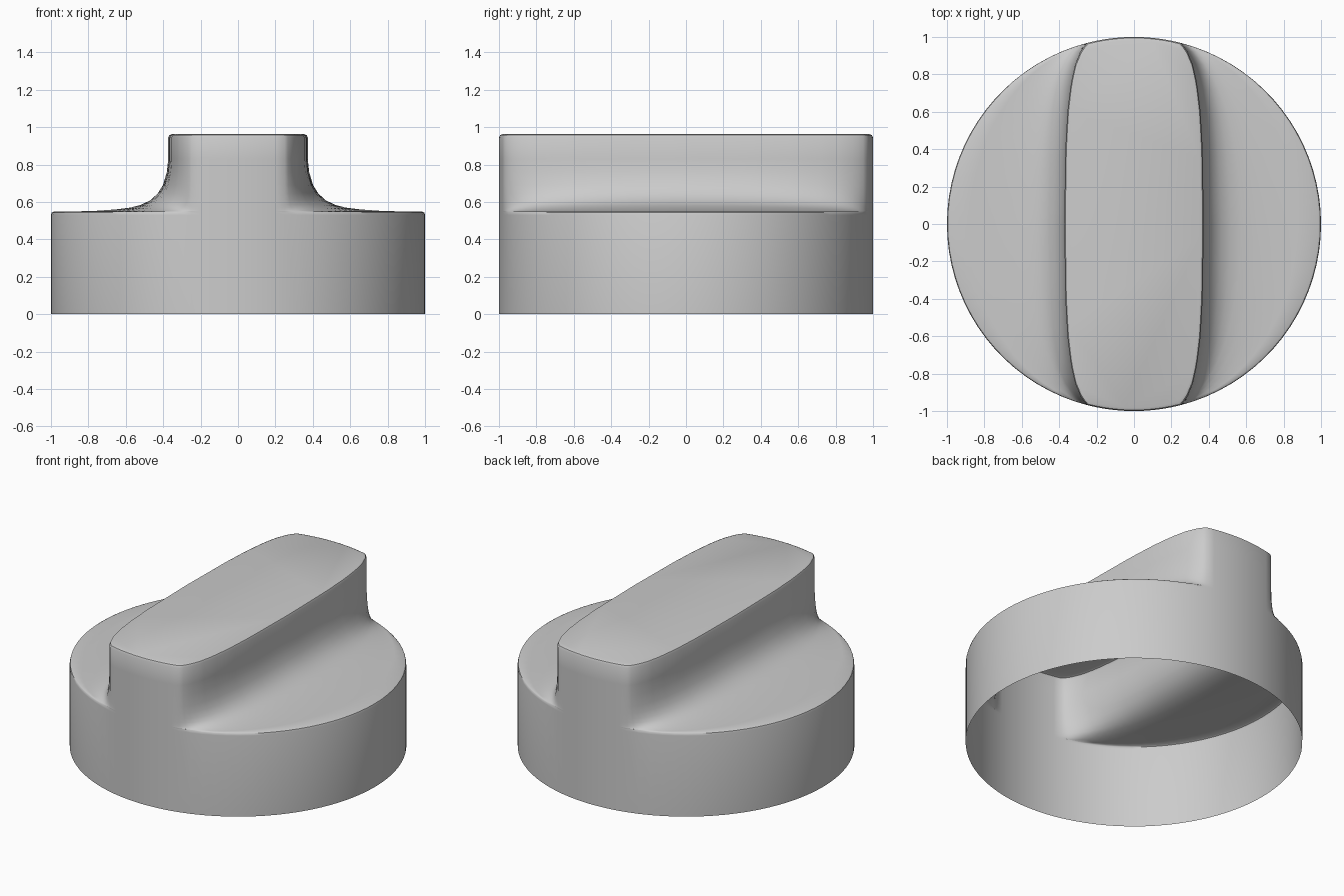
import bpy, bmesh, math

if "Cube" in bpy.data.objects:
    bpy.data.objects.remove(bpy.data.objects["Cube"])

R, TOP, RIM = 1.0, 0.962, 0.548
BEV = 0.018
END = math.acos(0.25)          # angle where the grip meets the round wall
N, M = 36, 10                  # steps along each side, and across each grip end

# Half width of the grip along y
WIDTH = [(0, .373), (.4, .367), (.6, .356), (.75, .338), (.85, .316), (.93, .282), (.9683, .25)]
# Side sweep: fraction from grip wall to rim, height
SWEEP = [(0, TOP - BEV), (0, .83), (.012, .76), (.045, .69), (.09, .645), (.15, .61),
         (.23, .585), (.32, .57), (.45, .56), (.6, .553), (.8, .549)]


def half_width(y):
    y = min(abs(y), WIDTH[-1][0])
    for (a, wa), (b, wb) in zip(WIDTH, WIDTH[1:]):
        if y <= b:
            return wa + (wb - wa) * (y - a) / (b - a)
    return WIDTH[-1][1]


bm = bmesh.new()


def strip(rows):
    """Skin a list of point rows with quads."""
    vs = [[bm.verts.new(p) for p in r] for r in rows]
    for r0, r1 in zip(vs, vs[1:]):
        for i in range(len(r0) - 1):
            bm.faces.new((r0[i], r1[i], r1[i + 1], r0[i + 1]))


outline = []
for side in (1, -1):
    # Swept shoulder, rounded rim and outer wall on each side of the grip
    rows = []
    for j in range(N + 1):
        a = -END + 2 * END * j / N
        xc, y = math.cos(a), math.sin(a)
        w = min(half_width(y), xc)
        gap = xc - w
        b = min(0.014, gap * 0.3)
        row = [(w + gap * s, y, z) for s, z in SWEEP]
        row += [(xc - b, y, RIM), (xc - b * .3, y, RIM - .005), (xc, y, RIM - .018), (xc, y, 0)]
        rows.append([(side * p[0], side * p[1], p[2]) for p in row])
        outline.append((side * w, side * y))
    strip(rows)
    # Round wall at the grip end, matching the side column heights
    rows = []
    heights = [z for s, z in SWEEP] + [RIM, RIM - .005, RIM - .018, 0]
    for j in range(M + 1):
        a = END + (math.pi - 2 * END) * j / M
        x, y = side * math.cos(a), side * math.sin(a)
        rows.append([(x, y, z) for z in heights])
        if 0 < j < M:
            outline.append((x, y))
    strip(rows)

# Rounded top edge and flat top of the grip
outline.append(outline[0])


def inset(d, z):
    return [(x * (1 - d / .37), y * (1 - d), z) for x, y in outline]


strip([inset(0, TOP - BEV), inset(BEV * .3, TOP - BEV * .3), inset(BEV, TOP)])
bm.faces.new([bm.verts.new(p) for p in inset(BEV, TOP)[:-1]])

bmesh.ops.remove_doubles(bm, verts=bm.verts, dist=0.0004)
bmesh.ops.recalc_face_normals(bm, faces=bm.faces)
mesh = bpy.data.meshes.new("knob")
bm.to_mesh(mesh)
bm.free()
knob = bpy.data.objects.new("knob", mesh)
bpy.context.collection.objects.link(knob)
bpy.context.view_layer.objects.active = knob
knob.select_set(True)
bpy.ops.object.shade_smooth_by_angle(angle=math.radians(40))
